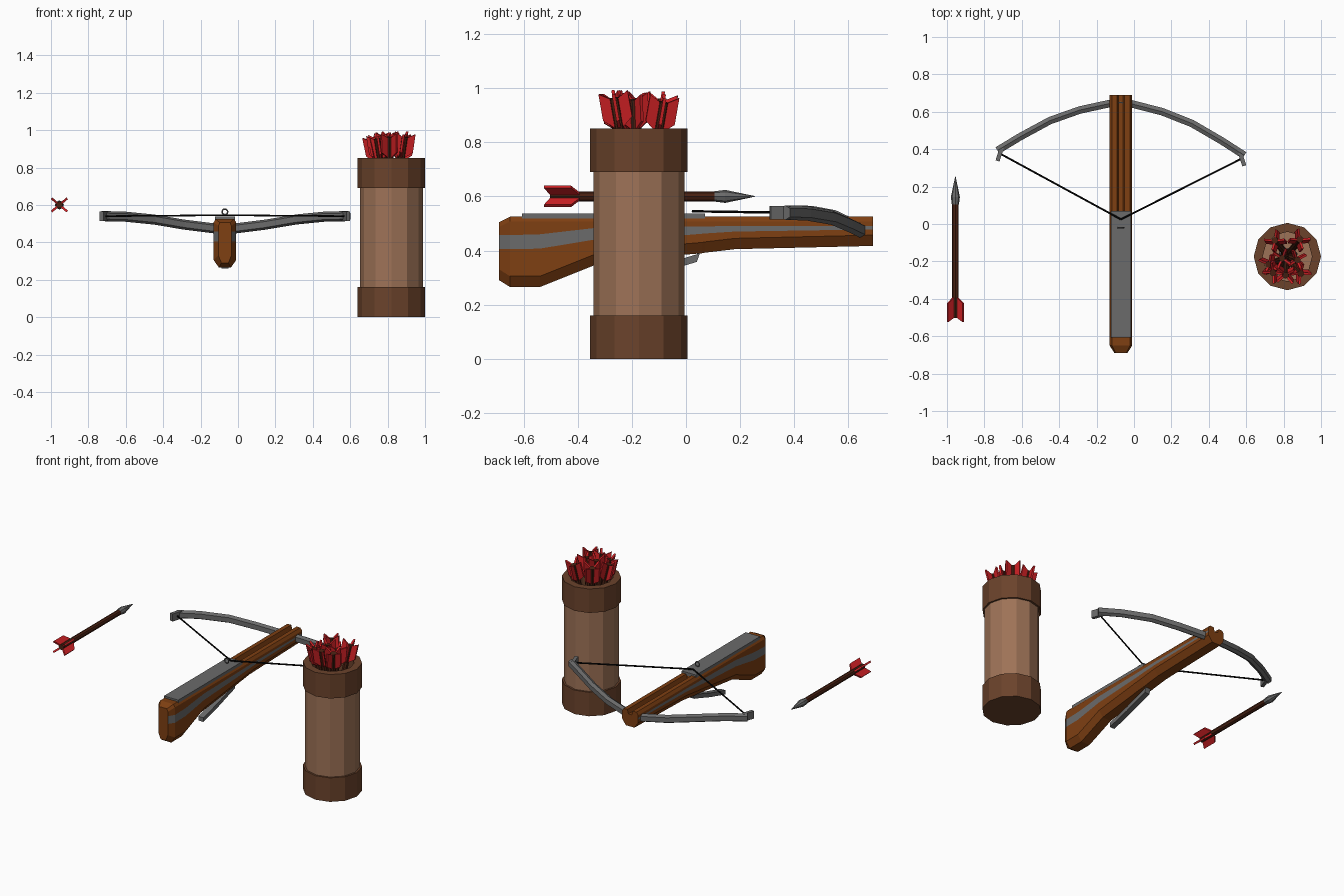
import bpy, bmesh
from math import sin, cos, pi, radians
from mathutils import Vector, Matrix

cube = bpy.data.objects.get("Cube")
if cube:
    bpy.data.objects.remove(cube, do_unlink=True)


def material(name, rgb):
    m = bpy.data.materials.new(name)
    m.use_nodes = True
    m.diffuse_color = (*rgb, 1)
    bsdf = next(n for n in m.node_tree.nodes if n.type == "BSDF_PRINCIPLED")
    bsdf.inputs["Base Color"].default_value = (*rgb, 1)
    return m


WOOD = material("stock_wood", (0.21, 0.05, 0.006))
METAL = material("grey_metal", (0.145, 0.145, 0.145))
LEATHER = material("light_leather", (0.34, 0.17, 0.095))
BAND = material("dark_leather", (0.145, 0.055, 0.024))
RED = material("red_feather", (0.62, 0.015, 0.018))
SHAFT = material("dark_shaft", (0.065, 0.015, 0.006))
BLACK = material("black_cord", (0.003, 0.003, 0.003))


def loft(bm, rings, pick=lambda seg, side: 0, ends=(0, 0)):
    """Skin a list of equal-length rings and cap both ends."""
    rows = [[bm.verts.new(p) for p in r] for r in rings]
    n = len(rows[0])
    for i in range(len(rows) - 1):
        for j in range(n):
            k = (j + 1) % n
            f = bm.faces.new((rows[i][j], rows[i][k], rows[i + 1][k], rows[i + 1][j]))
            f.material_index = pick(i, j)
    for row, mat in zip((rows[0], rows[-1]), ends):
        bm.faces.new(row).material_index = mat


def finish(name, bm, mats):
    bmesh.ops.recalc_face_normals(bm, faces=bm.faces)
    me = bpy.data.meshes.new(name)
    bm.to_mesh(me)
    bm.free()
    for m in mats:
        me.materials.append(m)
    return place(name, me)


def place(name, me):
    ob = bpy.data.objects.new(name, me)
    bpy.context.collection.objects.link(ob)
    return ob


def circle(r, z, n):
    return [(r * cos(2 * pi * i / n), r * sin(2 * pi * i / n), z) for i in range(n)]


def box(name, loc, size, mat, yaw=0.0):
    bm = bmesh.new()
    bmesh.ops.create_cube(bm, size=1, matrix=Matrix.Diagonal((*size, 1)))
    ob = finish(name, bm, [mat])
    ob.location = loc
    ob.rotation_euler.z = yaw
    return ob


CX = -0.07  # crossbow centre line

# Stock: y, width factor, top, bottom, stripe low, stripe high, groove depth
stations = [
    (-0.69, 0.58, 0.505, 0.29, 0.405, 0.457, 0),
    (-0.65, 1, 0.525, 0.265, 0.405, 0.457, 0),
    (-0.54, 1, 0.525, 0.265, 0.407, 0.46, 0),
    (-0.34, 1, 0.525, 0.345, 0.44, 0.483, 0),
    (0.0, 1, 0.525, 0.385, 0.457, 0.488, 0),
    (0.06, 1, 0.525, 0.39, 0.462, 0.489, 0),
    (0.07, 1, 0.525, 0.392, 0.463, 0.489, 0.028),
    (0.18, 1, 0.525, 0.405, 0.47, 0.491, 0.028),
    (0.69, 1, 0.525, 0.417, 0.478, 0.49, 0.028),
]


def stock_ring(y, w, top, bottom, low, high, groove):
    half = [(0.032, bottom), (0.06, bottom + 0.04), (0.06, low), (0.06, high),
            (0.06, top - 0.018), (0.048, top), (0.02, top), (0.012, top - groove)]
    pts = half + [(-x, z) for x, z in reversed(half)]
    return [(CX + x * w, y, z) for x, z in pts]


bm = bmesh.new()
loft(bm, [stock_ring(*s) for s in stations], lambda seg, side: int(side in (2, 12)))
finish("stock", bm, [WOOD, METAL])
box("top_plate", (CX, -0.268, 0.526), (0.106, 0.676, 0.022), METAL)

# Bow: one ridged bar swept from tip to tip
half_path = [(0, 0.65, 0.472), (0.06, 0.643, 0.475), (0.22, 0.605, 0.495),
             (0.38, 0.545, 0.522), (0.54, 0.455, 0.538), (0.66, 0.38, 0.54)]
path = [(-d, y, z) for d, y, z in reversed(half_path[1:])] + half_path
path = [Vector((CX + d, y - 0.02 * d, z)) for d, y, z in path]
section = [(0.02, -0.016), (0.02, 0.016), (0, 0.027),
           (-0.02, 0.016), (-0.02, -0.016), (0, -0.027)]
rings = []
for i, p in enumerate(path):
    t = path[min(i + 1, len(path) - 1)] - path[max(i - 1, 0)]
    side = Vector((-t.y, t.x, 0)).normalized()
    rings.append([p + side * a + Vector((0, 0, b)) for a, b in section])
bm = bmesh.new()
loft(bm, rings)
finish("bow_limbs", bm, [METAL])


def rod(name, a, b, r, mat, n=6):
    a, b = Vector(a), Vector(b)
    bm = bmesh.new()
    loft(bm, [circle(r, 0, n), circle(r, (b - a).length, n)])
    ob = finish(name, bm, [mat])
    ob.location = a
    ob.rotation_mode = "QUATERNION"
    ob.rotation_quaternion = (b - a).to_track_quat("Z", "Y")


# Tip hooks and string
for s, label in ((1, "left"), (-1, "right")):
    tip_y = 0.36 - 0.013 * s
    box(label + "_tip_hook", (CX + s * 0.648, tip_y, 0.54), (0.022, 0.075, 0.05),
        METAL, s * radians(18))
    rod(label + "_string", (CX + s * 0.64, tip_y, 0.54), (CX, 0.025, 0.545), 0.005, BLACK)

# Sight ring
bpy.ops.mesh.primitive_torus_add(major_radius=0.015, minor_radius=0.004,
                                 major_segments=12, minor_segments=6,
                                 location=(CX, -0.02, 0.563), rotation=(pi / 2, 0, 0))
sight = bpy.context.object
sight.name = "sight_ring"
sight.data.materials.append(METAL)

# Trigger lever: bent bar under the stock
lever = [(-0.29, 0.275), (-0.13, 0.318), (0.0, 0.36), (0.04, 0.372), (0.05, 0.4)]
bm = bmesh.new()
loft(bm, [[(CX + x, y, z + h) for x, h in
           ((-0.018, -0.014), (0.018, -0.014), (0.018, 0.014), (-0.018, 0.014))]
          for y, z in lever])
finish("trigger_lever", bm, [METAL])

# Quiver: hollow tube with two bands
profile = [(0.18, 0), (0.18, 0.16), (0.168, 0.16), (0.168, 0.69), (0.18, 0.69),
           (0.18, 0.85), (0.132, 0.85), (0.132, 0.69), (0.132, 0.12)]
bm = bmesh.new()
loft(bm, [circle(r, z, 12) for r, z in profile],
     lambda seg, side: int(seg in (2, 7)), (0, 1))
quiver = finish("quiver", bm, [BAND, LEATHER])
quiver.location = (0.82, -0.174, 0)


# Arrow: tail at the origin, tip along +z
def arrow_mesh():
    bm = bmesh.new()
    loft(bm, [circle(0.018, 0.022, 8), circle(0.018, 0.635, 8)])
    loft(bm, [circle(r, z, 8) for r, z in ((0.019, 0.63), (0.024, 0.67), (0.001, 0.78))],
         lambda seg, side: 1, (1, 1))
    fin = [(0.012, 0.025), (0.055, 0), (0.055, 0.1), (0.016, 0.132)]
    for a in (40, 140, 220, 320):
        turn = Matrix.Rotation(radians(a), 3, "Z")
        loft(bm, [[turn @ Vector((r, t, z)) for r, z in fin] for t in (-0.006, 0.006)],
             lambda seg, side: 2, (2, 2))
    return finish("loose_arrow", bm, [SHAFT, METAL, RED])


loose = arrow_mesh()
loose.location = (-0.955, -0.525, 0.6)
loose.rotation_euler.x = -pi / 2

# Arrows leaning in the quiver
tails = [(-0.07, 0.09, 0.98), (0.07, 0.095, 0.97), (-0.03, -0.01, 0.985),
         (-0.105, -0.045, 0.965), (-0.08, -0.09, 0.975), (-0.01, -0.105, 0.985),
         (0.075, -0.095, 0.985), (0.055, -0.02, 0.98)]
for i, (x, y, z) in enumerate(tails):
    ob = place(f"quiver_arrow_{i + 1}", loose.data)
    ob.location = quiver.location + Vector((x, y, z))
    lean = Vector((-1.5 * x, -1.4 * y, -0.76))
    ob.rotation_mode = "QUATERNION"
    ob.rotation_quaternion = lean.to_track_quat("Z", "Y")
